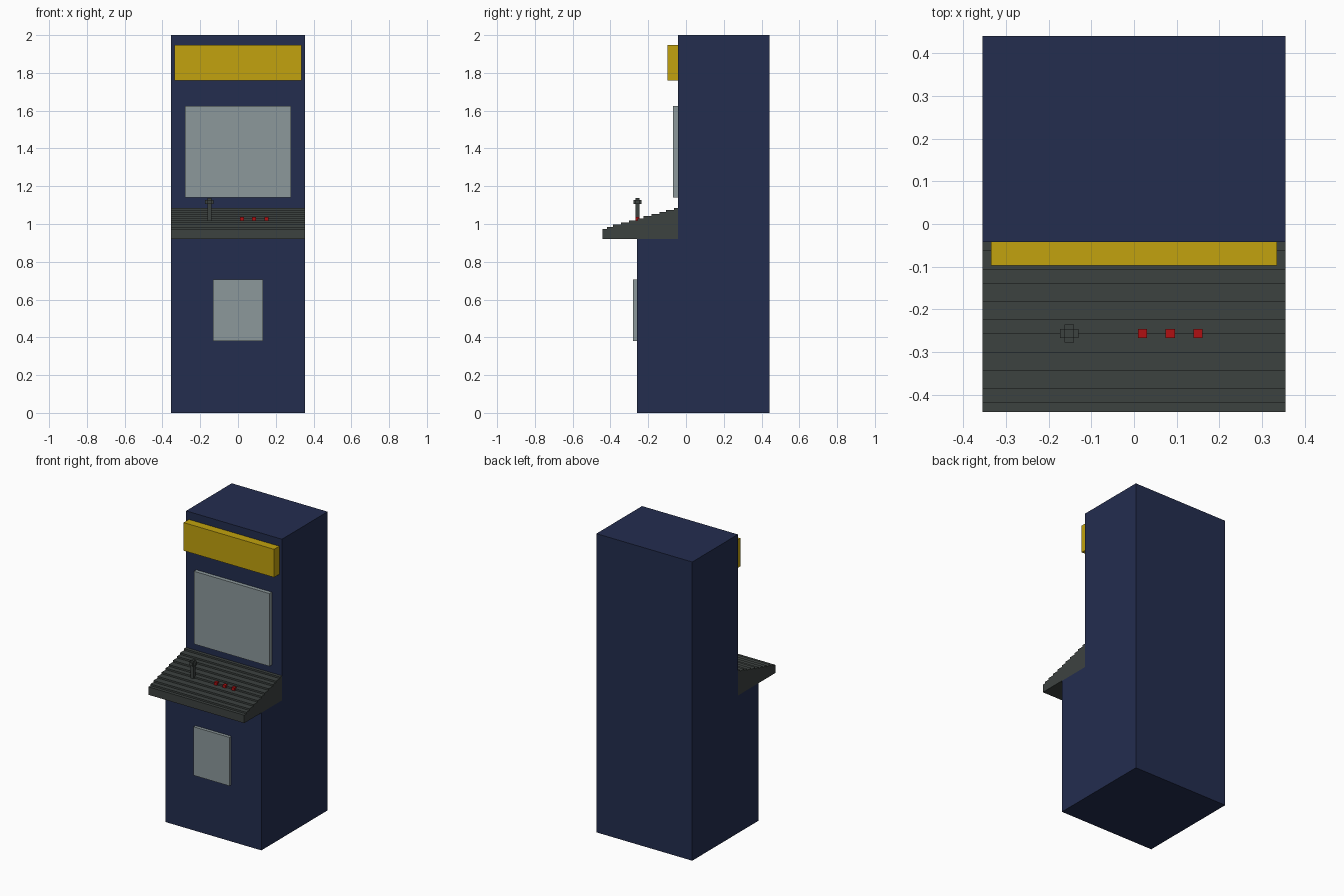
import bpy

if "Cube" in bpy.data.objects:
    bpy.data.objects.remove(bpy.data.objects["Cube"])

V = 0.0107          # block unit of the stepped style
HALF_W = 0.355


def material(name, rgb):
    m = bpy.data.materials.new(name)
    m.diffuse_color = (*rgb, 1.0)
    m.use_nodes = True
    m.node_tree.nodes["Principled BSDF"].inputs["Base Color"].default_value = m.diffuse_color
    return m


navy = material("navy", (0.0168, 0.0262, 0.078))
charcoal = material("charcoal", (0.046, 0.054, 0.051))
gold = material("gold", (0.539, 0.361, 0.0044))
grey = material("screen_grey", (0.262, 0.317, 0.330))
red = material("button_red", (0.434, 0.0052, 0.006))


def add_mesh(name, verts, faces, mat):
    me = bpy.data.meshes.new(name)
    me.from_pydata(verts, [], faces)
    me.materials.append(mat)
    ob = bpy.data.objects.new(name, me)
    bpy.context.collection.objects.link(ob)
    return ob


def extrude_x(name, profile, x0, x1, mat):
    """Extrude a counter-clockwise (y, z) profile along x."""
    n = len(profile)
    verts = [(x, y, z) for x in (x0, x1) for y, z in profile]
    faces = [tuple(range(n - 1, -1, -1)), tuple(range(n, 2 * n))]
    faces += [(i, (i + 1) % n, n + (i + 1) % n, n + i) for i in range(n)]
    return add_mesh(name, verts, faces, mat)


def box(name, x, y, z, mat):
    return extrude_x(name, [(y[0], z[0]), (y[1], z[0]), (y[1], z[1]), (y[0], z[1])],
                     x[0], x[1], mat)


def centred_box(name, c, size, mat):
    spans = [(p - s / 2, p + s / 2) for p, s in zip(c, size)]
    return box(name, *spans, mat)


# Cabinet: deep base with a shallower upper tower
BACK, FRONT, TOWER = 0.441, -0.26, -0.042
extrude_x("cabinet", [(FRONT, 0), (BACK, 0), (BACK, 2.0), (TOWER, 2.0),
                      (TOWER, 0.921), (FRONT, 0.921)], -HALF_W, HALF_W, navy)

# Control panel: wedge rising in small steps toward the screen
treads = [2, 3, 4, 4, 4, 3, 4, 4, 3, 4, 2]
y, z = -0.441, 0.974
slope = []
unit = (TOWER - y) / sum(treads)
for t in treads:
    slope += [(y, z), (y + t * unit, z)]
    y += t * unit
    z += 0.0112
extrude_x("control_panel", [(-0.441, 0.921), (TOWER, 0.921)] + slope[::-1],
          -HALF_W, HALF_W, charcoal)

# Marquee, screen and coin door
box("marquee", (-0.335, 0.335), (-0.097, TOWER), (1.76, 1.948), gold)
box("screen", (-0.28, 0.28), (-0.068, TOWER), (1.139, 1.626), grey)
box("coin_door", (-0.132, 0.132), (-0.281, FRONT), (0.38, 0.705), grey)

# Joystick: square shaft with a blocky cross-shaped knob
SX, SY, KZ = -0.152, -0.257, 1.117
box("joystick_shaft", (SX - V, SX + V), (SY - V, SY + V), (1.015, KZ - 2 * V), charcoal)
for axis in range(3):
    size = [2 * V] * 3
    size[axis] = 4 * V
    centred_box("joystick_knob_" + "xyz"[axis], (SX, SY, KZ), size, charcoal)

# Buttons
for i in range(3):
    centred_box(f"button_{i + 1}", (0.02 + 0.065 * i, SY, 1.0265),
                (2 * V, 2 * V, 0.023), red)
